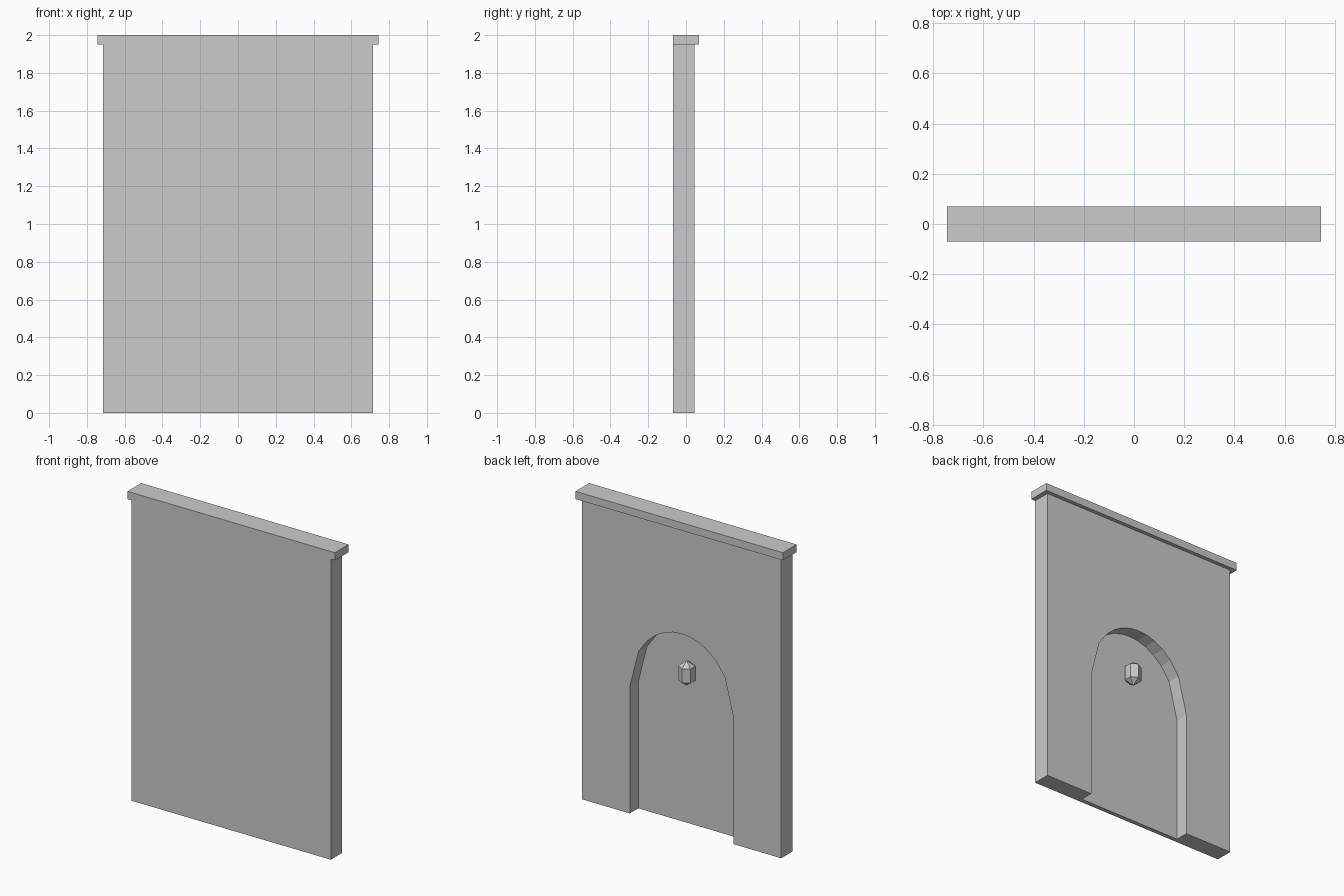
import bpy, bmesh, math

if "Cube" in bpy.data.objects:
    bpy.data.objects.remove(bpy.data.objects["Cube"])

stone = bpy.data.materials.new("grey_stone")
stone.diffuse_color = (0.6, 0.6, 0.6, 1)
stone.use_nodes = True
stone.node_tree.nodes["Principled BSDF"].inputs["Base Color"].default_value = stone.diffuse_color


def finish(bm, name):
    bmesh.ops.recalc_face_normals(bm, faces=bm.faces)
    mesh = bpy.data.meshes.new(name)
    bm.to_mesh(mesh)
    bm.free()
    mesh.materials.append(stone)
    obj = bpy.data.objects.new(name, mesh)
    bpy.context.collection.objects.link(obj)
    return obj


def prism(name, outline, y0, y1):
    """Extrude an (x, z) outline from y0 to y1."""
    bm = bmesh.new()
    face = bm.faces.new([bm.verts.new((x, y0, z)) for x, z in outline])
    ext = bmesh.ops.extrude_face_region(bm, geom=[face])
    moved = [v for v in ext["geom"] if isinstance(v, bmesh.types.BMVert)]
    bmesh.ops.translate(bm, verts=moved, vec=(0, y1 - y0, 0))
    return finish(bm, name)


def rect(half, z0, z1):
    return [(-half, z0), (half, z0), (half, z1), (-half, z1)]


# Wall slab and the ledge along its top, flush at the front
wall = prism("wall", rect(0.715, 0, 1.95), -0.07, 0.045)
prism("top_ledge", rect(0.745, 1.95, 2.0), -0.07, 0.07)

# Arched recess in the back: elliptical head in even steps across its width
HALF, SPRING, RISE, STEPS = 0.372, 0.82, 0.445, 12
arch = [(-HALF, -0.1), (HALF, -0.1)]
for i in range(STEPS + 1):
    t = 1 - 2 * i / STEPS
    arch.append((HALF * t, SPRING + RISE * math.sqrt(max(0, 1 - t * t))))
cutter = prism("recess_cutter", arch, -0.042, 0.2)
cutter.hide_render = True

cut = wall.modifiers.new("recess", "BOOLEAN")
cut.operation = "DIFFERENCE"
cut.solver = "EXACT"
cut.object = cutter
bpy.context.view_layer.objects.active = wall
bpy.ops.object.modifier_apply(modifier=cut.name)
bpy.data.objects.remove(cutter)

# Six-sided lantern with pointed ends, set in the recess
bm = bmesh.new()
rings = []
for z in (0.945, 1.037):
    rings.append([bm.verts.new((0.05 * math.cos(math.radians(30 + 60 * k)),
                                -0.008 + 0.05 * math.sin(math.radians(30 + 60 * k)), z))
                  for k in range(6)])
bottom, top = bm.verts.new((0, -0.008, 0.91)), bm.verts.new((0, -0.008, 1.072))
for k in range(6):
    n = (k + 1) % 6
    bm.faces.new((rings[0][k], rings[0][n], rings[1][n], rings[1][k]))
    bm.faces.new((rings[1][k], rings[1][n], top))
    bm.faces.new((rings[0][n], rings[0][k], bottom))
finish(bm, "lantern")
